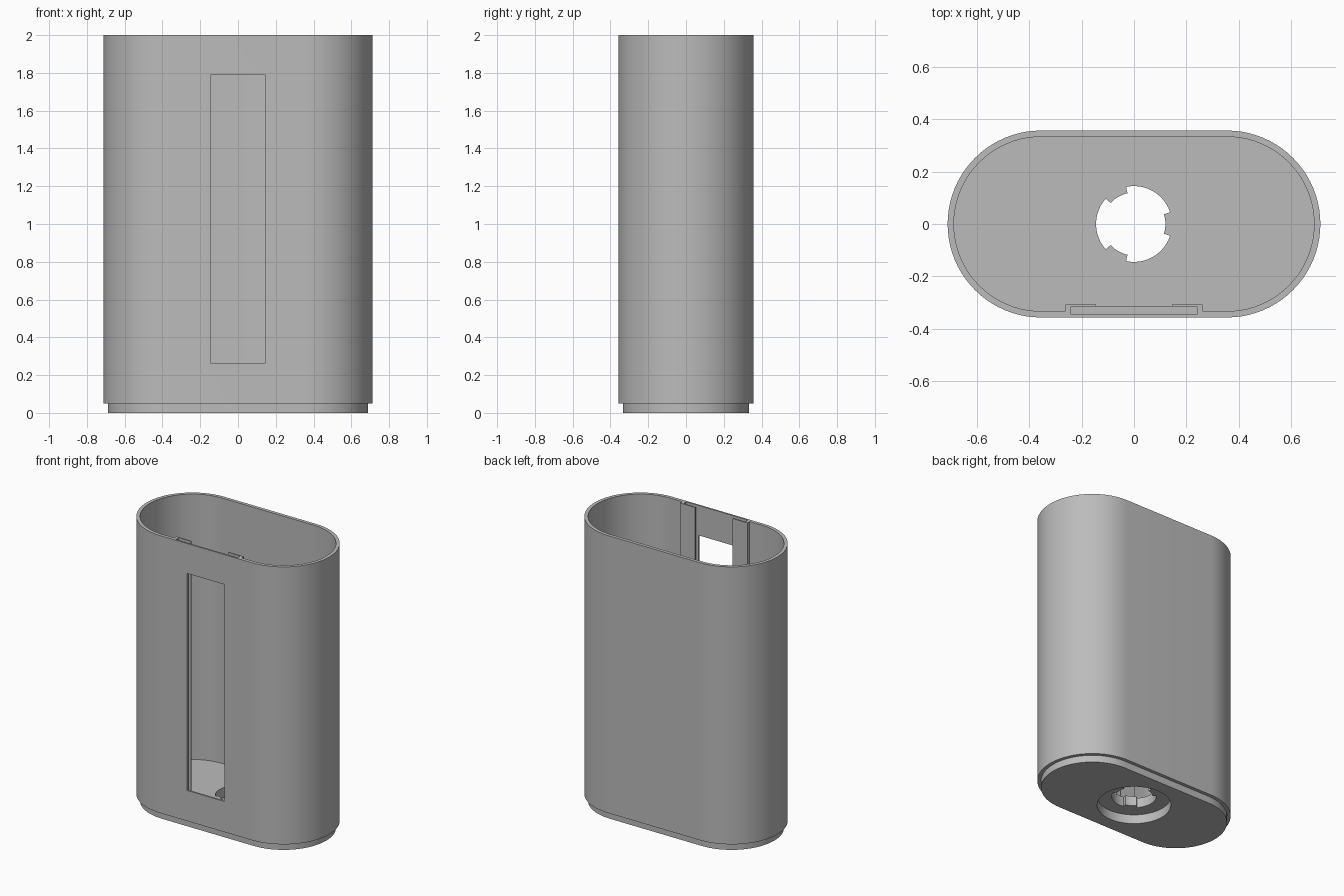
import bpy
import bmesh
from math import sin, cos, pi, radians

cube = bpy.data.objects.get("Cube")
if cube:
    bpy.data.objects.remove(cube, do_unlink=True)

grey = bpy.data.materials.new("plain grey")
grey.use_nodes = True
GREY = (0.5, 0.5, 0.5, 1)
grey.diffuse_color = GREY
grey.node_tree.nodes["Principled BSDF"].inputs["Base Color"].default_value = GREY

STRAIGHT = 0.355  # half length of the flat sides


def stadium(radius, steps=40):
    """Outline with two flat sides and two round ends."""
    points = []
    for side, start in ((1, -pi / 2), (-1, pi / 2)):
        for i in range(steps + 1):
            a = start + pi * i / steps
            points.append((side * STRAIGHT + radius * cos(a), radius * sin(a)))
    return points


def circle(radius, steps=64):
    return [(radius * cos(2 * pi * i / steps), radius * sin(2 * pi * i / steps)) for i in range(steps)]


def rectangle(x0, x1, y0, y1):
    return [(x0, y0), (x1, y0), (x1, y1), (x0, y1)]


def bayonet(outer, inner, half_tab=18):
    """Round hole with three inward tabs."""
    points = []
    for k in range(3):
        for r, a0, a1 in ((inner, -half_tab, half_tab), (outer, half_tab, 120 - half_tab)):
            for i in range(13):
                a = radians(120 * k + a0 + (a1 - a0) * i / 12)
                points.append((r * cos(a), r * sin(a)))
    return points


def prism(name, outline, z0, z1):
    """Extrude an outline upwards from z0 to z1."""
    bm = bmesh.new()
    face = bm.faces.new([bm.verts.new((x, y, z0)) for x, y in outline])
    top = bmesh.ops.extrude_face_region(bm, geom=[face])["geom"]
    verts = [v for v in top if isinstance(v, bmesh.types.BMVert)]
    bmesh.ops.translate(bm, verts=verts, vec=(0, 0, z1 - z0))
    bmesh.ops.recalc_face_normals(bm, faces=bm.faces)
    mesh = bpy.data.meshes.new(name)
    bm.to_mesh(mesh)
    bm.free()
    mesh.materials.append(grey)
    obj = bpy.data.objects.new(name, mesh)
    bpy.context.collection.objects.link(obj)
    return obj


def combine(target, tool, operation):
    """Apply a boolean and remove the tool."""
    mod = target.modifiers.new(operation, "BOOLEAN")
    mod.operation = operation
    mod.solver = "EXACT"
    mod.object = tool
    bpy.context.view_layer.objects.active = target
    bpy.ops.object.modifier_apply(modifier=mod.name)
    bpy.data.objects.remove(tool, do_unlink=True)


FLOOR = 0.135

# Outer shell with a narrower plug lip at the base
case = prism("case", stadium(0.357), 0.05, 2)
combine(case, prism("base_lip", stadium(0.333), 0, 0.1), "UNION")
combine(case, prism("cavity", stadium(0.333), FLOOR, 2.1), "DIFFERENCE")

# Pair of guide rails inside the front wall
for side in (-1, 1):
    x0, x1 = sorted((side * 0.145, side * 0.262))
    combine(case, prism("guide_rail", rectangle(x0, x1, -0.346, -0.308), 0.1, 2), "UNION")

# Sliding slot behind the rails, and the front window
combine(case, prism("slot", rectangle(-0.24, 0.24, -0.345, -0.316), 0.1, 2.1), "DIFFERENCE")
combine(case, prism("window", rectangle(-0.145, 0.145, -0.5, -0.3), 0.265, 1.79), "DIFFERENCE")

# Round recess under the base and the tabbed hole through the floor
combine(case, prism("recess", circle(0.24), -0.1, 0.065), "DIFFERENCE")
combine(case, prism("tabbed_hole", bayonet(0.145, 0.12), -0.1, 0.3), "DIFFERENCE")

bpy.ops.object.select_all(action="DESELECT")
case.select_set(True)
bpy.context.view_layer.objects.active = case
bpy.ops.object.shade_smooth_by_angle(angle=radians(25))
